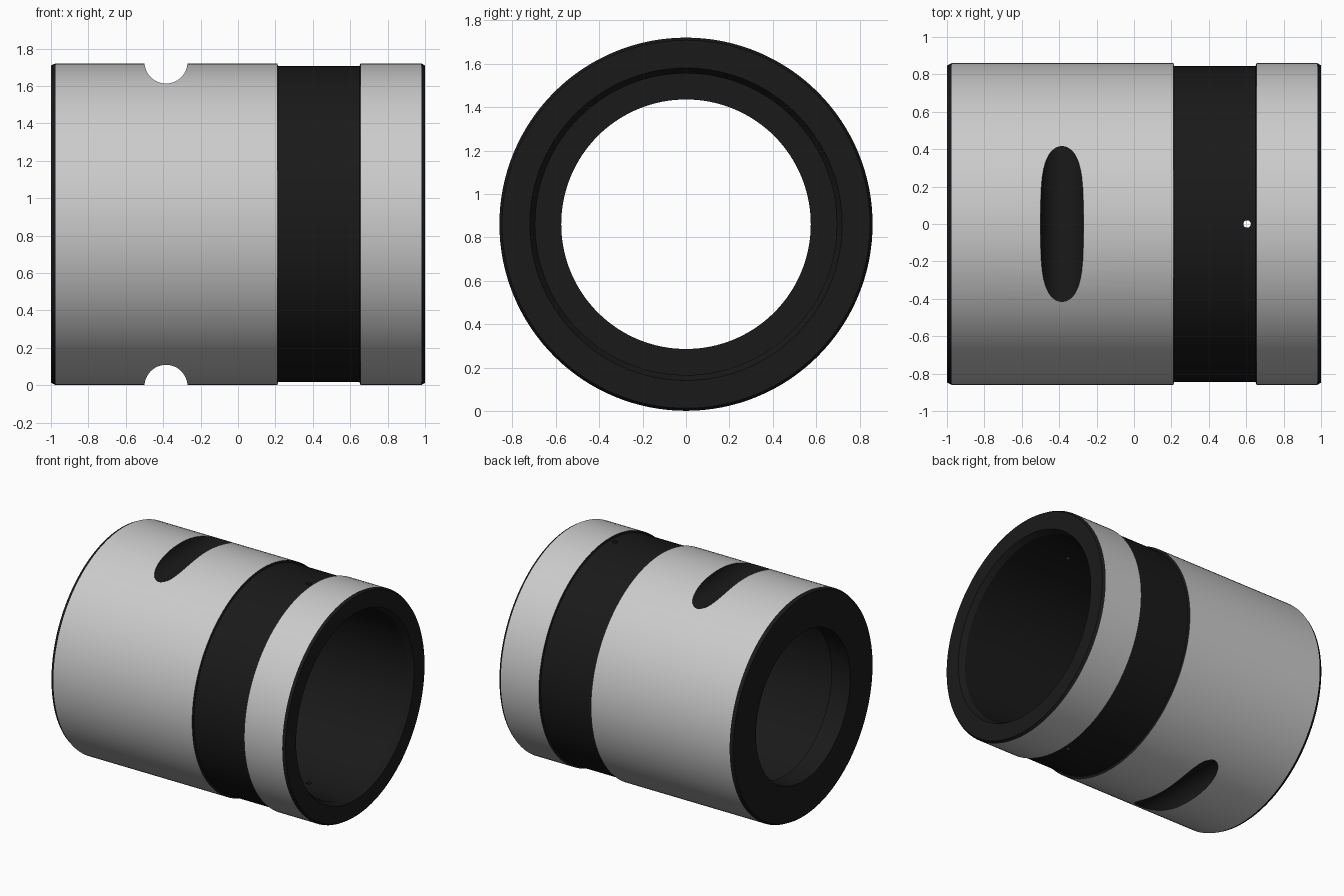
import bpy, bmesh
from math import pi, cos, sin, radians

if "Cube" in bpy.data.objects:
    bpy.data.objects.remove(bpy.data.objects["Cube"])

R, CZ, SEG = 0.86, 0.861, 128

black = bpy.data.materials.new("black_finish")
black.diffuse_color = (0.01, 0.01, 0.01, 1)
black.use_nodes = True
black.node_tree.nodes["Principled BSDF"].inputs["Base Color"].default_value = black.diffuse_color


def new_object(name, bm):
    bmesh.ops.recalc_face_normals(bm, faces=bm.faces)
    me = bpy.data.meshes.new(name)
    bm.to_mesh(me)
    bm.free()
    me.materials.append(None)      # slot 0: plain grey
    me.materials.append(black)     # slot 1: black
    ob = bpy.data.objects.new(name, me)
    bpy.context.collection.objects.link(ob)
    return ob


def lathe_x(name, profile):
    """Closed (x, radius, material) profile spun round the x axis."""
    bm = bmesh.new()
    rings = []
    for x, r, _ in profile:
        rings.append([bm.verts.new((x, r * cos(2 * pi * i / SEG), CZ + r * sin(2 * pi * i / SEG)))
                      for i in range(SEG)])
    n = len(profile)
    for k in range(n):
        a, b = rings[k], rings[(k + 1) % n]
        for i in range(SEG):
            j = (i + 1) % SEG
            f = bm.faces.new((a[i], a[j], b[j], b[i]))
            f.material_index = profile[k][2]
    return new_object(name, bm)


def cutter(name, radius, depth, loc, axis_y, seg):
    bm = bmesh.new()
    bmesh.ops.create_cone(bm, cap_ends=True, segments=seg, radius1=radius, radius2=radius, depth=depth)
    for f in bm.faces:
        f.material_index = 1
    ob = new_object(name, bm)
    ob.location = loc
    if axis_y:
        ob.rotation_euler.x = pi / 2
    ob.hide_render = True
    return ob


# Sleeve: grey outer lands, black groove, ends and stepped bore
sleeve = lathe_x("sleeve", [
    (-1.0, 0.848, 1), (-0.975, R, 0),
    (0.21, R, 1), (0.215, 0.845, 1), (0.65, 0.845, 1), (0.655, R, 0),
    (0.98, R, 1), (1.0, 0.848, 1),
    (1.0, 0.72, 1), (0.96, 0.695, 1),
    (-0.84, 0.695, 1), (-0.84, 0.575, 1), (-1.0, 0.575, 1),
])

# Cross slots top and bottom, and a small drilled hole through the groove
cutters = [cutter("slot_cutter", 0.115, 2, (-0.385, 0, CZ + s * 0.867), True, 48) for s in (1, -1)]
cutters.append(cutter("hole_cutter", 0.02, 3, (0.605, 0, CZ), False, 16))

bpy.context.view_layer.objects.active = sleeve
for c in cutters:
    m = sleeve.modifiers.new(c.name, 'BOOLEAN')
    m.operation = 'DIFFERENCE'
    m.solver = 'EXACT'
    m.object = c
    bpy.ops.object.modifier_apply(modifier=m.name)
for c in cutters:
    bpy.data.objects.remove(c)

bpy.ops.object.select_all(action='DESELECT')
sleeve.select_set(True)
bpy.ops.object.shade_smooth_by_angle(angle=radians(25))
